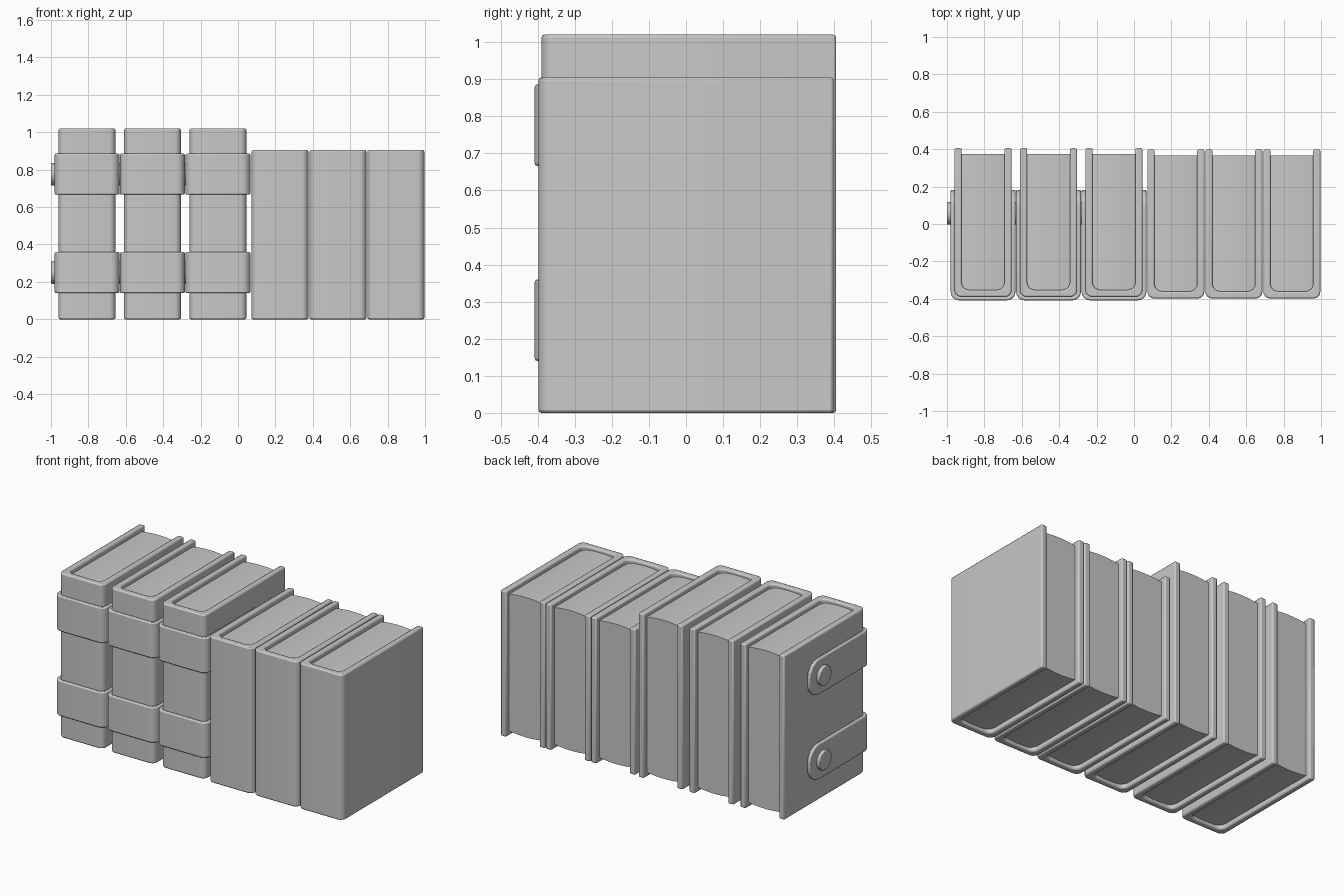
import bpy, bmesh, math
from mathutils import Matrix

default = bpy.data.objects.get("Cube")
if default:
    bpy.data.objects.remove(default, do_unlink=True)

grey = bpy.data.materials.new("plain grey")
grey.use_nodes = True
grey.diffuse_color = (0.58, 0.58, 0.58, 1)
grey.node_tree.nodes["Principled BSDF"].inputs["Base Color"].default_value = grey.diffuse_color


def finish(name, bm, bevel=0.0):
    bmesh.ops.recalc_face_normals(bm, faces=bm.faces)
    mesh = bpy.data.meshes.new(name)
    bm.to_mesh(mesh)
    bm.free()
    mesh.materials.append(grey)
    obj = bpy.data.objects.new(name, mesh)
    bpy.context.collection.objects.link(obj)
    if bevel:
        mod = obj.modifiers.new("soft edges", "BEVEL")
        mod.width = bevel
        mod.segments = 2
        mod.limit_method = "ANGLE"
        mod.angle_limit = math.radians(40)
    bpy.ops.object.select_all(action="DESELECT")
    obj.select_set(True)
    bpy.context.view_layer.objects.active = obj
    bpy.ops.object.shade_smooth_by_angle(angle=math.radians(40))
    return obj


def u_path(half, front, back, radius, steps=6):
    """Open U outline seen from above, rounded at the two front corners."""
    path = [(-half, back)]
    for side, start in ((-1, math.pi), (1, 1.5 * math.pi)):
        for i in range(steps + 1):
            a = start + i / steps * math.pi / 2
            path.append((side * (half - radius) + radius * math.cos(a),
                         front + radius + radius * math.sin(a)))
    return path + [(half, back)]


def extrude(points, vector):
    bm = bmesh.new()
    face = bm.faces.new([bm.verts.new(p) for p in points])
    new = bmesh.ops.extrude_face_region(bm, geom=[face])["geom"]
    bmesh.ops.translate(bm, vec=vector, verts=[v for v in new if isinstance(v, bmesh.types.BMVert)])
    return bm


def u_shell(x, half, front, back, thick, radius, inner_radius, z0, z1):
    outer = u_path(half, front, back, radius)
    inner = u_path(half - thick, front + thick, back, inner_radius)
    return extrude([(x + px, py, z0) for px, py in outer + inner[::-1]], (0, 0, z1 - z0))


def book(name, x, front, back, height):
    half, board = 0.152, 0.038
    finish(name + "_cover",
           u_shell(x, half, front, back, board, 0.035, 0.04, 0, height), 0.008)
    # Page block with slightly domed ends, set in from the cover
    width, inset, dome, n = half - board + 0.001, 0.028, 0.01, 8
    ts = [-1 + 2 * i / n for i in range(n + 1)]
    y0 = front + board - 0.001
    top = [(x + width * t, y0, height - inset + dome * (1 - t * t)) for t in ts]
    bottom = [(x + width * t, y0, inset - dome * (1 - t * t)) for t in reversed(ts)]
    finish(name + "_pages", extrude(top + bottom, (0, back - 0.031 - y0, 0)))


def strap(name, x, z):
    front, back, half, tall = -0.408, 0.183, 0.173, 0.11
    bm = u_shell(x, half, front, back, 0.022, 0.045, 0.03, z - tall, z + tall)
    # Round the tabs where the strap ends on each side
    ends = [e for e in bm.edges
            if all(abs(v.co.y - back) < 1e-4 for v in e.verts)
            and abs(e.verts[0].co.z - e.verts[1].co.z) < 1e-4]
    bmesh.ops.bevel(bm, geom=ends, offset=0.095, segments=8, profile=0.5, affect="EDGES")
    finish(name, bm, 0.007)
    # Round stud on the left-hand tab
    bm = bmesh.new()
    bmesh.ops.create_cone(bm, cap_ends=True, segments=32, radius1=0.06, radius2=0.06, depth=0.03,
                          matrix=Matrix.Translation((x - half - 0.005, 0.057, z))
                          @ Matrix.Rotation(math.pi / 2, 4, "Y"))
    finish(name + "_stud", bm, 0.005)


# Three tall strapped books
for i, x in enumerate((-0.807, -0.457, -0.107), 1):
    book(f"tall_book_{i}", x, -0.39, 0.405, 1.02)
    for level, z in (("lower", 0.25), ("upper", 0.776)):
        strap(f"{level}_strap_{i}", x, z)

# Three shorter plain books
for i, x in enumerate((0.224, 0.534, 0.844), 1):
    book(f"short_book_{i}", x, -0.398, 0.398, 0.905)
